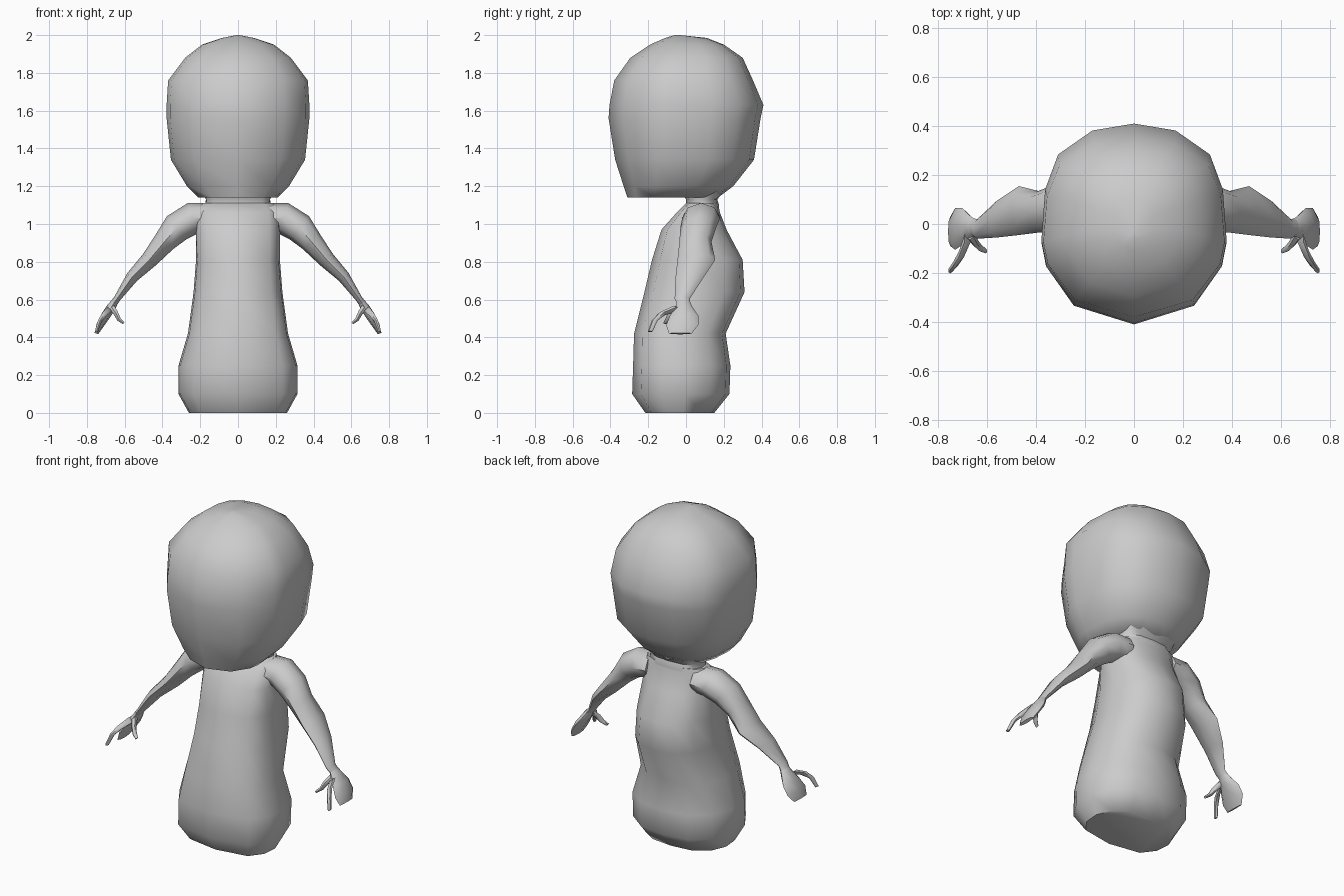
import bpy, bmesh, math
from mathutils import Vector

if "Cube" in bpy.data.objects:
    bpy.data.objects.remove(bpy.data.objects["Cube"])

grey = bpy.data.materials.new("plain_grey")
grey.diffuse_color = (0.6, 0.6, 0.6, 1)
grey.use_nodes = True
grey.node_tree.nodes["Principled BSDF"].inputs["Base Color"].default_value = grey.diffuse_color

# Half outline of a horizontal slice, back to front, in unit size
HEAD_HALF = [(0, 1), (.45, .93), (.82, .69), (.96, .34), (1, -.17), (.95, -.41), (.65, -.81), (0, -1)]
BODY_HALF = [(0, 1), (.5, .92), (.85, .6), (1, .1), (.97, -.4), (.75, -.82), (0, -1)]


def loft(name, rings):
    """Skin a list of equal-length point rings, capping both ends."""
    bm = bmesh.new()
    rows = [[bm.verts.new(p) for p in ring] for ring in rings]
    n = len(rows[0])
    for a, b in zip(rows, rows[1:]):
        for i in range(n):
            j = (i + 1) % n
            bm.faces.new((a[i], a[j], b[j], b[i]))
    bm.faces.new(rows[0])
    bm.faces.new(rows[-1])
    bmesh.ops.recalc_face_normals(bm, faces=bm.faces)
    mesh = bpy.data.meshes.new(name)
    bm.to_mesh(mesh)
    bm.free()
    obj = bpy.data.objects.new(name, mesh)
    bpy.context.collection.objects.link(obj)
    mesh.materials.append(grey)
    bpy.ops.object.select_all(action='DESELECT')
    obj.select_set(True)
    bpy.context.view_layer.objects.active = obj
    bpy.ops.object.shade_smooth_by_angle(angle=math.radians(55))
    return obj


def slices(half, rows):
    """Rings from (z, half width, front y, back y)."""
    outline = half + [(-x, y) for x, y in half[-2:0:-1]]
    return [[(x * w, (f + b) / 2 + y * (b - f) / 2, z) for x, y in outline]
            for z, w, f, b in rows]


def limb(name, side, path, sides=8):
    """Tube along (x, y, z, half depth in y, half thickness), mirrored by side."""
    rings = []
    for i, (x, y, z, ry, rt) in enumerate(path):
        a, b = path[max(i - 1, 0)], path[min(i + 1, len(path) - 1)]
        t = Vector((b[0] - a[0], 0, b[2] - a[2])).normalized()
        ring = []
        for k in range(sides):
            ang = 2 * math.pi * k / sides
            c, s = math.cos(ang) * ry, math.sin(ang) * rt
            ring.append((side * (x - t.z * s), y + c, z + t.x * s))
        rings.append(ring)
    return loft(name, rings)


# Large rounded head with a flat chin
loft("head", slices(HEAD_HALF, [
    (1.145, .16, -.10, .15), (1.14, .21, -.31, .17), (1.20, .27, -.33, .25),
    (1.34, .355, -.375, .36), (1.56, .378, -.41, .395), (1.63, .378, -.405, .41),
    (1.76, .37, -.38, .355), (1.88, .28, -.295, .30), (1.95, .19, -.19, .20),
    (1.985, .085, -.11, .11), (2.0, .01, -.06, -.03)]))

# Short neck
loft("neck", slices(BODY_HALF, [
    (1.02, .19, -.02, .17), (1.10, .175, 0, .175), (1.13, .17, 0, .165), (1.20, .2, -.04, .23)]))

# Sack-shaped body with a hump at the back
loft("body", slices(BODY_HALF, [
    (0, .26, -.215, .15), (.10, .315, -.285, .23), (.25, .315, -.28, .235),
    (.42, .265, -.275, .21), (.64, .235, -.22, .31), (.81, .222, -.18, .30),
    (.97, .222, -.13, .215), (1.06, .22, -.05, .18), (1.11, .19, .0, .17)]))

for side, tag in ((1, "right"), (-1, "left")):
    # Arm from shoulder to wrist
    limb("arm_" + tag, side, [
        (.15, .08, 1.035, .10, .075), (.24, .08, 1.03, .10, .085), (.325, .065, .98, .095, .08),
        (.39, .05, .905, .085, .06), (.47, .055, .81, .10, .045), (.56, .02, .72, .075, .033),
        (.64, -.02, .605, .04, .018), (.665, -.01, .57, .035, .02)])
    # Flat mitten palm
    limb("palm_" + tag, side, [
        (.645, -.015, .60, .03, .016), (.67, -.01, .56, .045, .024), (.70, -.01, .515, .075, .024),
        (.73, -.02, .465, .085, .02), (.75, -.03, .42, .06, .01)])
    # Inner finger
    limb("inner_finger_" + tag, side, [
        (.67, -.04, .56, .025, .02), (.648, -.075, .53, .02, .015),
        (.63, -.095, .495, .016, .012), (.605, -.11, .475, .01, .008)], 6)
    # Front finger, curling down
    limb("front_finger_" + tag, side, [
        (.68, -.06, .55, .03, .02), (.705, -.125, .525, .022, .016),
        (.73, -.165, .49, .016, .012), (.75, -.19, .43, .012, .009)], 6)
